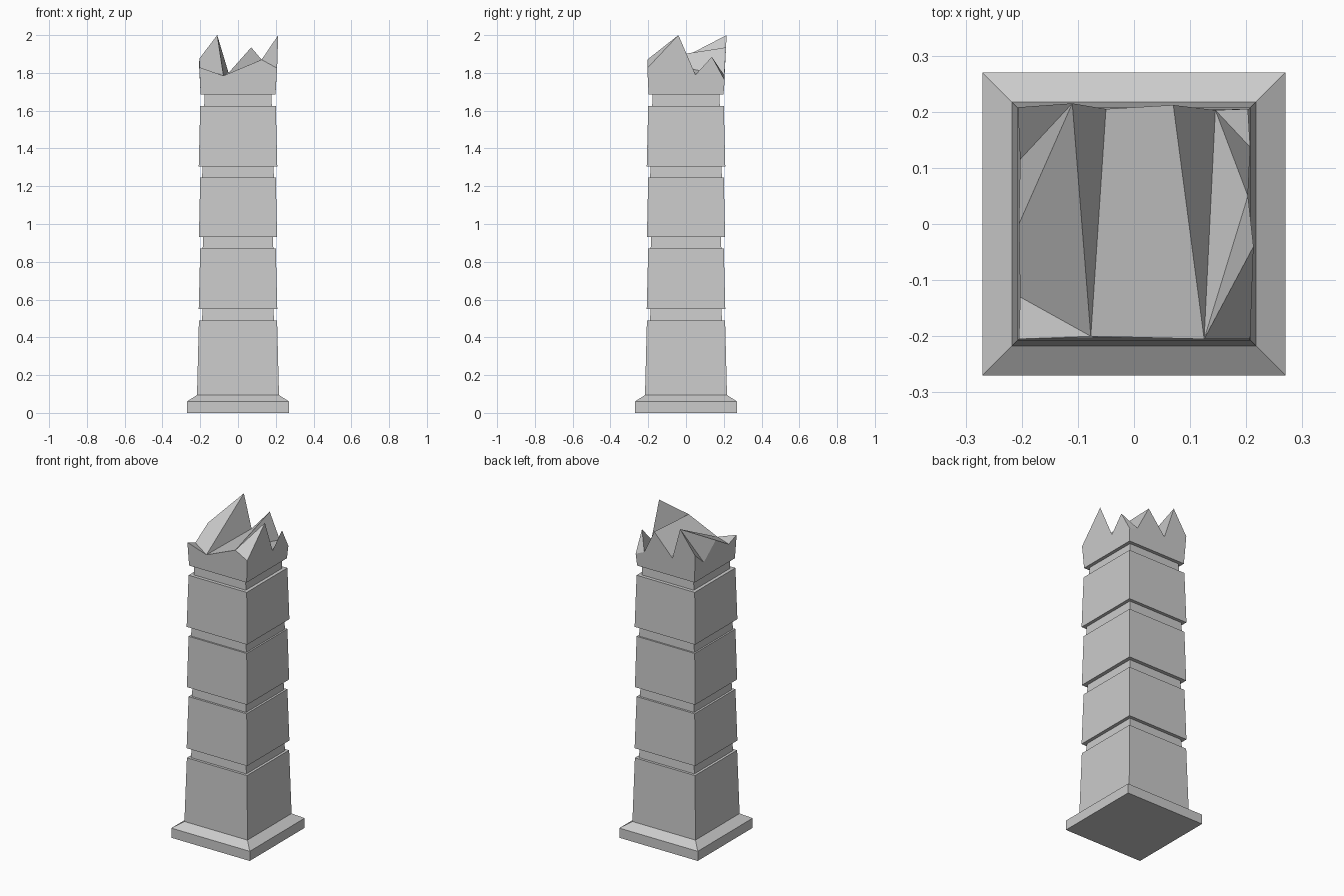
import bpy


def make(name, verts, faces):
    me = bpy.data.meshes.new(name)
    me.from_pydata(verts, [], faces)
    me.update()
    ob = bpy.data.objects.new(name, me)
    bpy.context.collection.objects.link(ob)
    return ob


def square(h, z):
    return [(-h, -h, z), (h, -h, z), (h, h, z), (-h, h, z)]


def square_loft(name, profile):
    """Closed square column from (half width, height) pairs."""
    verts = [v for h, z in profile for v in square(h, z)]
    faces = [(3, 2, 1, 0)]
    for r in range(len(profile) - 1):
        a = 4 * r
        for i in range(4):
            j = (i + 1) % 4
            faces.append((a + i, a + j, a + 4 + j, a + 4 + i))
    n = len(verts)
    faces.append((n - 4, n - 3, n - 2, n - 1))
    return make(name, verts, faces)


# Plinth, tapered blocks and recessed grooves in one continuous profile
square_loft("pillar_shaft", [
    (0.27, 0), (0.27, 0.06), (0.217, 0.095),
    (0.207, 0.49), (0.191, 0.49), (0.187, 0.55),
    (0.208, 0.55), (0.2, 0.87), (0.187, 0.87), (0.184, 0.93),
    (0.207, 0.93), (0.2, 1.245), (0.19, 1.245), (0.188, 1.305),
    (0.208, 1.305), (0.2, 1.625), (0.179, 1.625), (0.177, 1.685)])

# Broken crown: jagged rim points, anticlockwise from the front left corner
rim = [
    (-0.205, -0.205, 1.83), (-0.077, -0.2, 1.785), (0.125, -0.205, 1.87),
    (0.207, -0.205, 1.825), (0.213, -0.04, 2.0), (0.203, 0.05, 1.79),
    (0.207, 0.137, 1.885), (0.203, 0.205, 1.76), (0.145, 0.203, 1.785),
    (0.07, 0.212, 1.935), (-0.05, 0.205, 1.8), (-0.11, 0.215, 2.0),
    (-0.207, 0.208, 1.86), (-0.203, 0.115, 1.78), (-0.205, 0, 1.875),
    (-0.203, -0.13, 1.8)]
n = len(rim)
corners = [0, 3, 7, 12, n]
faces = [(n + 3, n + 2, n + 1, n)]
for i in range(4):
    top = [k % n for k in range(corners[i + 1], corners[i] - 1, -1)]
    faces.append([n + i, n + (i + 1) % 4] + top)
# Fracture facets across the top
faces += [(12, 13, 11), (13, 14, 11), (14, 15, 1, 11), (15, 0, 1),
          (11, 1, 10), (10, 1, 2, 9), (9, 2, 8), (8, 2, 5),
          (2, 4, 5), (2, 3, 4), (8, 5, 6), (8, 6, 7)]
make("broken_crown", rim + square(0.198, 1.685), faces)
